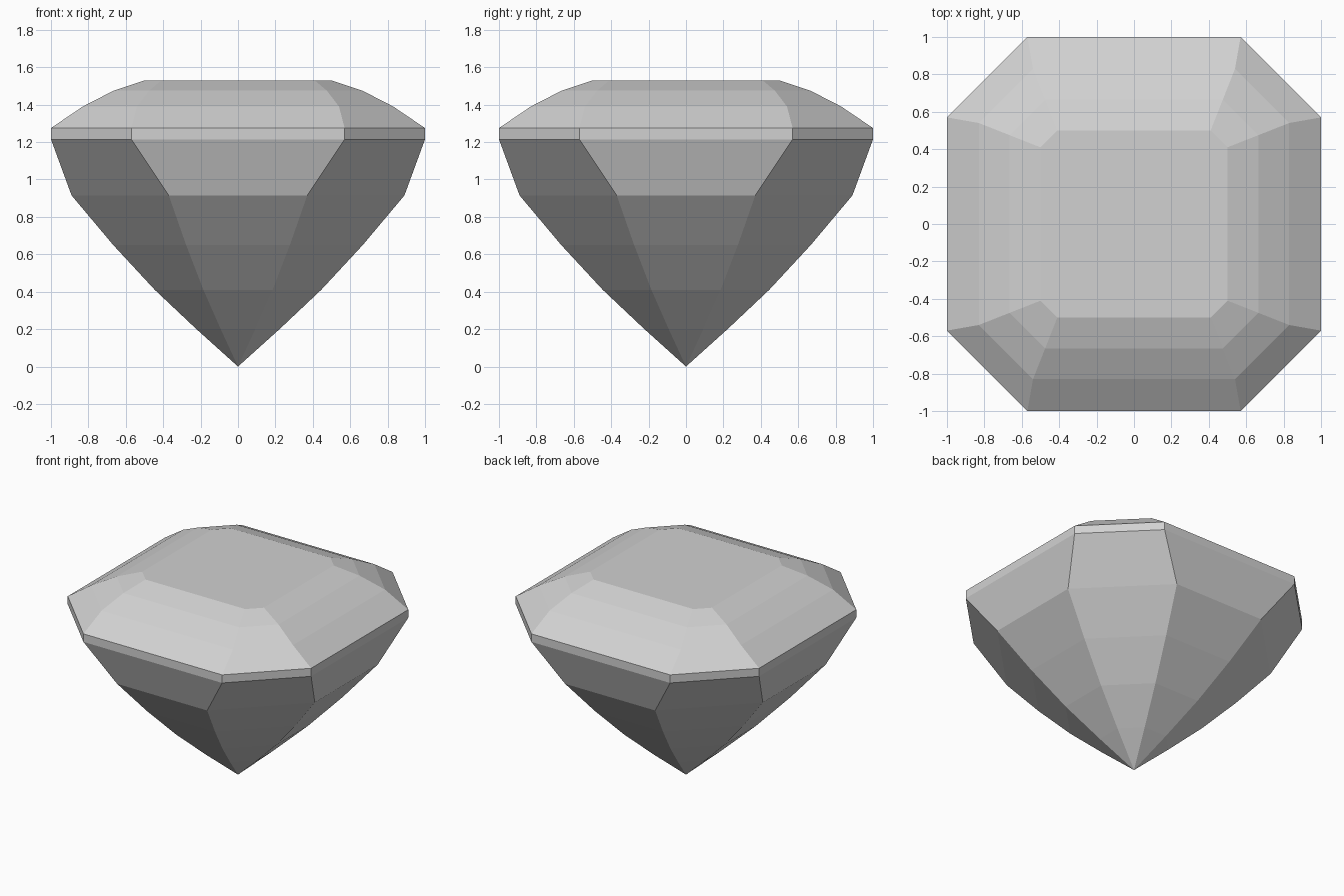
import bpy
import bmesh

cube = bpy.data.objects.get("Cube")
if cube:
    bpy.data.objects.remove(cube, do_unlink=True)

# Pale grey stone
stone = bpy.data.materials.new("pale_grey_stone")
stone.use_nodes = True
colour = (0.64, 0.64, 0.64, 1)
stone.diffuse_color = colour
stone.node_tree.nodes["Principled BSDF"].inputs["Base Color"].default_value = colour


def octagon(bm, half, flat, z):
    """Square ring with cut corners; flat is half the length of each main side."""
    corners = [(half, -flat), (half, flat)]
    points = []
    for _ in range(4):
        points += corners
        corners = [(-y, x) for x, y in corners]
    return [bm.verts.new((x, y, z)) for x, y in points]


def bridge(bm, upper, lower):
    for i in range(8):
        j = (i + 1) % 8
        bm.faces.new((upper[i], lower[i], lower[j], upper[j]))


# Each ring: half width, half side length, height
crown = [(0.5, 0.41, 1.53), (0.665, 0.475, 1.475), (0.83, 0.54, 1.39)]
girdle = [(1, 0.57, 1.275), (1, 0.57, 1.215)]
pavilion = [(0.89 * s, 0.37 * s, z)
            for s, z in ((1, 0.915), (0.75, 0.65), (0.5, 0.41), (0.25, 0.2))]

bm = bmesh.new()
rings = [octagon(bm, *ring) for ring in crown + girdle + pavilion]

# Flat table on top, facets down the sides
bm.faces.new(rings[0])
for upper, lower in zip(rings, rings[1:]):
    bridge(bm, upper, lower)

# Pointed tip
tip = bm.verts.new((0, 0, 0))
last = rings[-1]
for i in range(8):
    bm.faces.new((last[i], tip, last[(i + 1) % 8]))

bmesh.ops.recalc_face_normals(bm, faces=bm.faces)
mesh = bpy.data.meshes.new("gemstone")
bm.to_mesh(mesh)
bm.free()
mesh.materials.append(stone)
gem = bpy.data.objects.new("gemstone", mesh)
bpy.context.collection.objects.link(gem)
